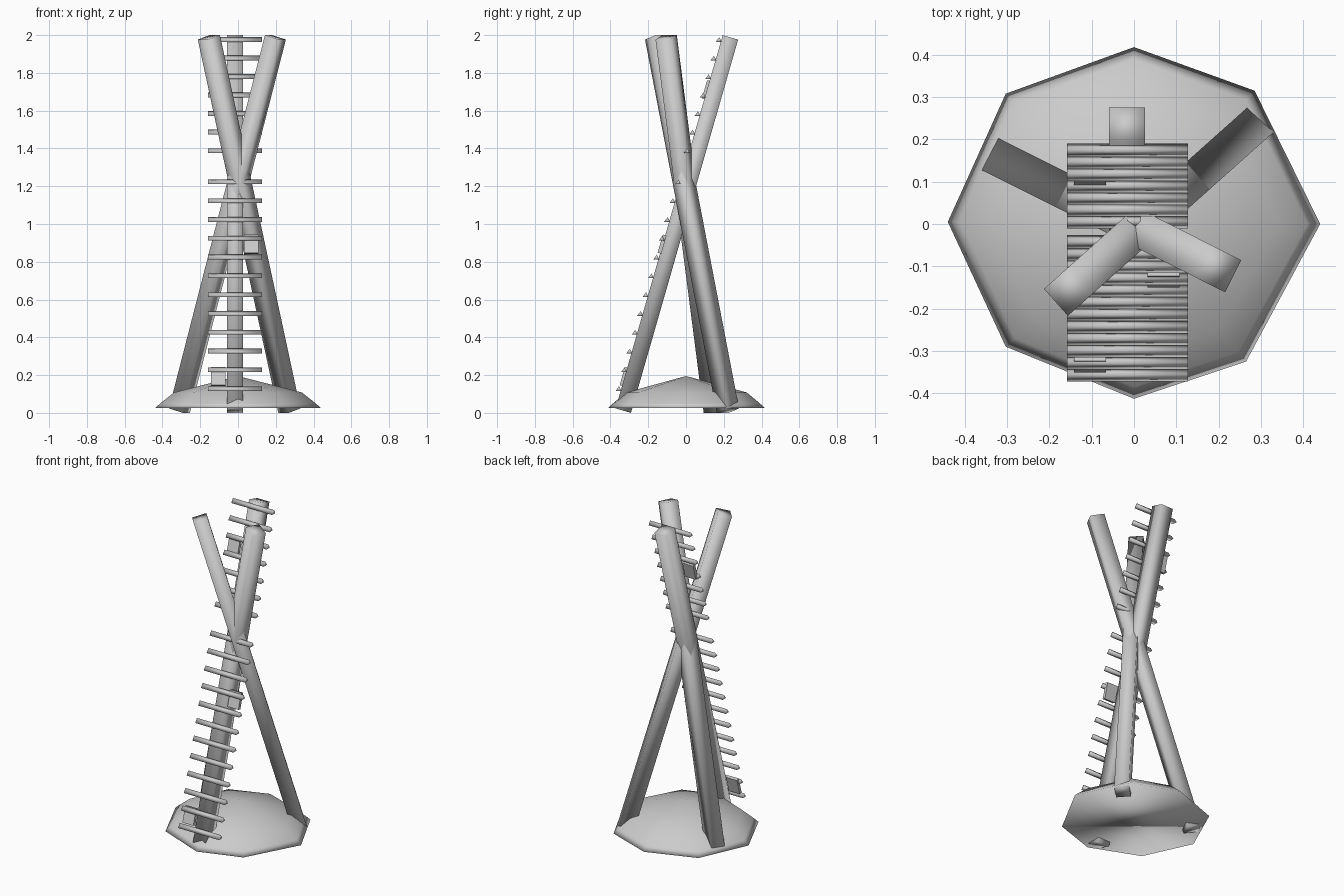
import bpy, bmesh
from math import pi
from mathutils import Vector, Matrix

if "Cube" in bpy.data.objects:
    bpy.data.objects.remove(bpy.data.objects["Cube"])


def finish(name, bm, smooth=True):
    bmesh.ops.recalc_face_normals(bm, faces=bm.faces)
    me = bpy.data.meshes.new(name)
    bm.to_mesh(me)
    bm.free()
    for p in me.polygons:
        p.use_smooth = smooth
    ob = bpy.data.objects.new(name, me)
    bpy.context.collection.objects.link(ob)
    return ob


def pole(name, bottom, top, width=0.085):
    """Square pole whose section is turned to its direction of lean."""
    a, b = Vector(bottom), Vector(top)
    z = (b - a).normalized()
    x = z.cross(Vector((0, 0, 1))).normalized()
    y = z.cross(x)
    h = width / 2
    bm = bmesh.new()
    rings = [[bm.verts.new(c + x * h * i + y * h * j)
              for i, j in ((-1, -1), (1, -1), (1, 1), (-1, 1))] for c in (a, b)]
    for r in rings:
        bm.faces.new(r)
    for k in range(4):
        n = (k + 1) % 4
        bm.faces.new((rings[0][k], rings[0][n], rings[1][n], rings[1][k]))
    return finish(name, bm)


# Three leaning poles that cross
pole("ladder_pole", (-0.016, -0.332, 0.012), (-0.016, 0.235, 1.988))
pole("left_top_pole", (0.272, 0.222, 0.012), (-0.154, -0.158, 1.988))
pole("right_top_pole", (-0.31, 0.15, 0.012), (0.198, -0.105, 1.988))


def rung_y(z):
    return -0.393 + 0.287 * z


# Triangular rungs in two runs, with a gap at the crossing
heights = [0.127 + 0.0995 * i for i in range(12)] + [1.387 + 0.098 * i for i in range(7)]
for n, z in enumerate(heights):
    bm = bmesh.new()
    ends = []
    for x in (-0.158, 0.128):
        ends.append([bm.verts.new((x, rung_y(z) + dy, z + dz))
                     for dy, dz in ((-0.016, -0.011), (0.016, -0.011), (0.002, 0.014))])
        bm.faces.new(ends[-1])
    for k in range(3):
        m = (k + 1) % 3
        bm.faces.new((ends[0][k], ends[0][m], ends[1][m], ends[1][k]))
    finish(f"rung_{n + 1}", bm)

# Small plates fixed between the rungs
for n, (x, z) in enumerate(((-0.104, 0.192), (0.07, 0.893), (-0.104, 1.71))):
    bm = bmesh.new()
    bmesh.ops.create_cube(bm, size=1)
    bm.transform(Matrix.Translation((x, rung_y(z) + 0.01, z))
                 @ Matrix.Rotation(-0.28, 4, 'X')
                 @ Matrix.Diagonal((0.076, 0.02, 0.1, 1)))
    finish(f"plate_{n + 1}", bm, False)

# Uneven eight-sided mound with a flat underside
outline = ((0.44, 0), (0.285, 0.315), (0, 0.418), (-0.303, 0.308),
           (-0.44, 0.005), (-0.303, -0.29), (0, -0.413), (0.265, -0.325))
bm = bmesh.new()
rings = [[bm.verts.new((x * s, y * s, z)) for x, y in outline]
         for s, z in ((1, 0.025), (0.93, 0.052), (0.77, 0.108))]
bm.faces.new(rings[0])
apex = bm.verts.new((0, 0, 0.195))
for k in range(8):
    n = (k + 1) % 8
    for lo, hi in zip(rings, rings[1:]):
        bm.faces.new((lo[k], lo[n], hi[n], hi[k]))
    bm.faces.new((rings[-1][k], rings[-1][n], apex))
finish("base_mound", bm)
